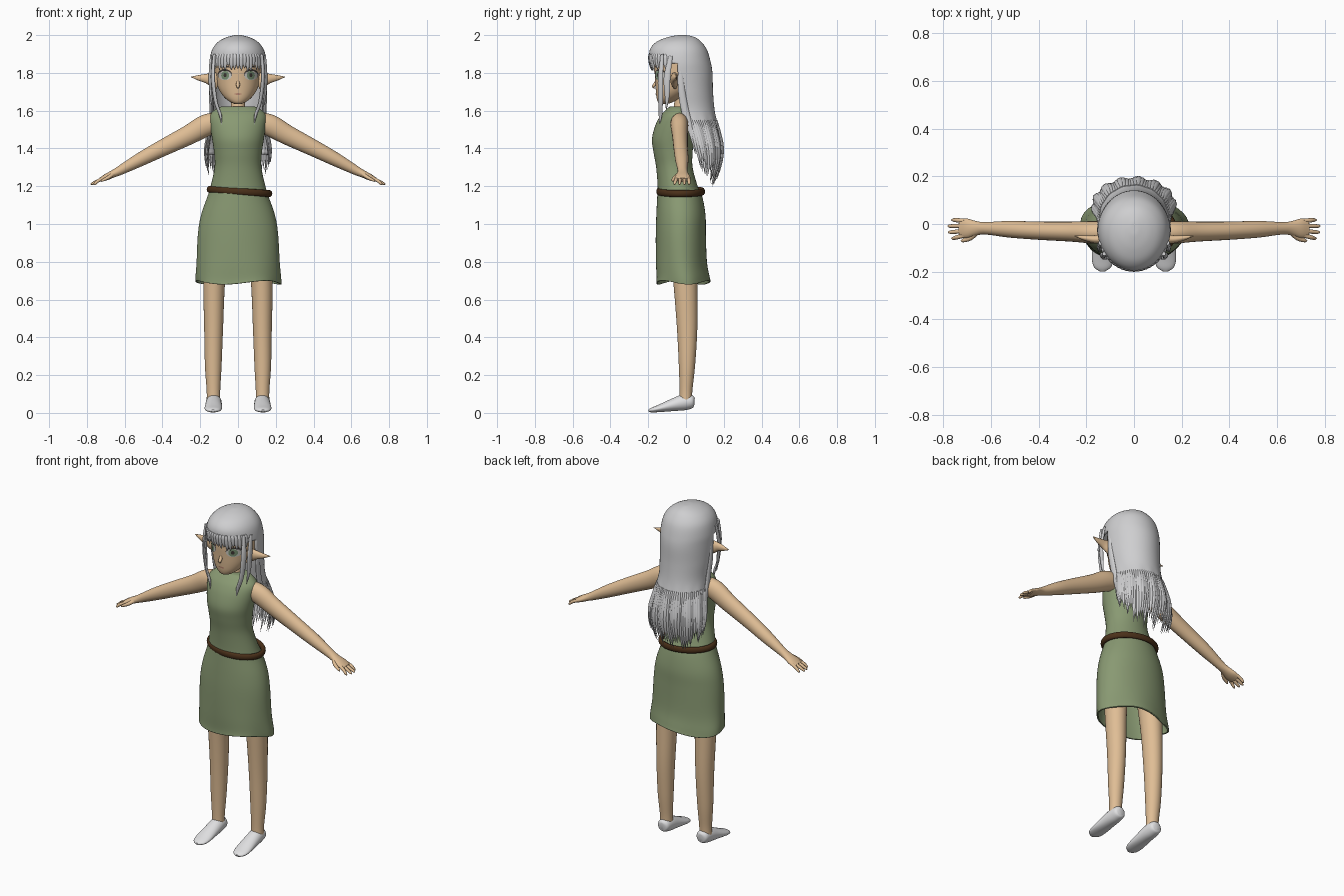
import bpy, bmesh, random
from math import sin, cos, pi, radians, sqrt
from mathutils import Vector

random.seed(4)
if "Cube" in bpy.data.objects:
    bpy.data.objects.remove(bpy.data.objects["Cube"])


def material(name, r, g, b):
    m = bpy.data.materials.new(name)
    m.use_nodes = True
    m.diffuse_color = (r, g, b, 1)
    node = next(n for n in m.node_tree.nodes if n.type == 'BSDF_PRINCIPLED')
    node.inputs["Base Color"].default_value = (r, g, b, 1)
    node.inputs["Roughness"].default_value = 0.7
    return m


SKIN = material("skin", .74, .51, .30)
CLOTH = material("green cloth", .25, .32, .17)
HAIR = material("silver hair", .62, .62, .63)
LEATHER = material("dark leather", .07, .03, .01)
SHOE = material("white shoe", .75, .75, .76)
WHITE = material("eye white", .62, .60, .55)
IRIS = material("green iris", .20, .30, .18)
DARK = material("dark lash", .05, .04, .035)
LIP = material("lip", .50, .25, .17)


def finish(name, bm, mat, thickness=0):
    bmesh.ops.recalc_face_normals(bm, faces=bm.faces)
    me = bpy.data.meshes.new(name)
    bm.to_mesh(me)
    bm.free()
    me.materials.append(mat)
    for p in me.polygons:
        p.use_smooth = True
    me.set_sharp_from_angle(angle=radians(55))
    ob = bpy.data.objects.new(name, me)
    bpy.context.scene.collection.objects.link(ob)
    if thickness:
        mod = ob.modifiers.new("thickness", 'SOLIDIFY')
        mod.thickness = thickness
        mod.offset = -1
    return ob


def smooth(rows, n=5):
    """Catmull-Rom refinement of a list of number tuples."""
    out = []
    for i in range(len(rows) - 1):
        a, b, c, d = rows[max(i - 1, 0)], rows[i], rows[i + 1], rows[min(i + 2, len(rows) - 1)]
        for k in range(n):
            t = k / n
            out.append(tuple(q + t / 2 * (r - p + t * (2*p - 5*q + 4*r - s + t * (3*(q - r) + s - p)))
                             for p, q, r, s in zip(a, b, c, d)))
    return out + [rows[-1]]


def body_rows(rows, cx=None):
    """Rows are z, half width, front y, back y and optionally centre x."""
    return smooth([(r[0], r[1], r[2], r[3], (r[2] + r[3]) / 2, r[4] if len(r) > 4 else 0) for r in rows])


def ring_point(row, t):
    z, w, yf, yb, yc, cx = row
    c = cos(t)
    return Vector((cx + w * sin(t), yc + c * (yb - yc if c > 0 else yc - yf), z))


def skin_rings(bm, rings, keep=None):
    vs = [[bm.verts.new(p) for p in ring] for ring in rings]
    n = len(vs[0])
    for i in range(len(vs) - 1):
        for j in range(n):
            k = (j + 1) % n
            if keep is None or keep(i, j):
                bm.faces.new((vs[i][j], vs[i][k], vs[i + 1][k], vs[i + 1][j]))
    return vs


def loft(name, rows, mat, sides=48, warp=None, open_base=False, thickness=0):
    bm = bmesh.new()
    rings = [[ring_point(r, 2 * pi * j / sides) for j in range(sides)] for r in rows]
    if warp:
        rings = [[warp(p, 2 * pi * j / sides) for j, p in enumerate(ring)] for ring in rings]
    vs = skin_rings(bm, rings)
    bm.faces.new(vs[-1])
    if not open_base:
        bm.faces.new(vs[0])
    return finish(name, bm, mat, thickness)


def tube(name, points, mat, ref, side=1, sides=16, refine=4):
    """Points are x, y, z, radius along ref, radius across ref."""
    pts = smooth(points, refine)
    pos = [Vector((p[0] * side, p[1], p[2])) for p in pts]
    ref = Vector((ref[0] * side, ref[1], ref[2]))
    rings = []
    for i, p in enumerate(pts):
        tan = (pos[min(i + 1, len(pos) - 1)] - pos[max(i - 1, 0)]).normalized()
        u = (ref - tan * ref.dot(tan)).normalized()
        v = tan.cross(u)
        rings.append([pos[i] + u * p[3] * cos(2*pi*j/sides) + v * p[4] * sin(2*pi*j/sides)
                      for j in range(sides)])
    bm = bmesh.new()
    vs = skin_rings(bm, rings)
    bm.faces.new(vs[0])
    bm.faces.new(vs[-1])
    return finish(name, bm, mat)


def row_at(rows, z):
    for a, b in zip(rows, rows[1:]):
        if a[0] <= z <= b[0]:
            t = (z - a[0]) / (b[0] - a[0])
            return tuple(p + t * (q - p) for p, q in zip(a, b))
    return rows[0] if z < rows[0][0] else rows[-1]


# Head and neck
head = body_rows([(1.635, .015, -.135, -.10), (1.645, .04, -.148, -.07), (1.67, .072, -.156, -.02),
                  (1.71, .1, -.16, .04), (1.76, .116, -.163, .09), (1.82, .122, -.166, .11),
                  (1.88, .118, -.16, .1), (1.94, .08, -.12, .06), (1.965, .02, -.05, 0)])
loft("head", head, SKIN)
loft("neck", body_rows([(1.57, .06, -.09, .02), (1.62, .038, -.065, .01), (1.7, .036, -.06, .015)]), SKIN, 24)
tube("nose", [(0, -.155, 1.765, .006, .004), (0, -.165, 1.74, .01, .008),
              (0, -.174, 1.727, .008, .006), (0, -.166, 1.718, .003, .002)], SKIN, (1, 0, 0), sides=12)


def face_patch(name, cx, cz, rx, rz, lift, mat):
    """A thin oval plate that follows the curve of the face."""
    def on_face(x, z):
        r = row_at(head, z)
        return Vector((x, r[4] - (r[4] - r[2]) * sqrt(max(0, 1 - (x / r[1]) ** 2)) - lift, z))
    bm = bmesh.new()
    rings = [[on_face(cx + f * rx * cos(a * pi / 14), cz + f * rz * sin(a * pi / 14)) for a in range(28)]
             for f in (.15, .45, .75, 1)]
    vs = skin_rings(bm, rings)
    bm.faces.new(vs[0])
    ob = finish(name, bm, mat)
    me = ob.data
    if sum(p.normal.y for p in me.polygons) > 0:
        me.flip_normals()


for s, label in ((1, "left"), (-1, "right")):
    face_patch(label + "_lash", s * .07, 1.791, .038, .029, .002, DARK)
    face_patch(label + "_eye", s * .069, 1.786, .035, .025, .0035, WHITE)
    face_patch(label + "_iris", s * .068, 1.787, .021, .023, .005, IRIS)
    face_patch(label + "_pupil", s * .068, 1.788, .008, .011, .0065, DARK)
    face_patch(label + "_brow", s * .065, 1.832, .03, .004, .003, DARK)
face_patch("mouth", 0, 1.688, .02, .0045, .002, LIP)


# Dress with a gently waved hem
def hem(p, t):
    k = max(0, (.95 - p.z) / .26) ** 2
    f = 1 + .025 * k * sin(5 * t + 1)
    return Vector((p.x * f, p.y * f, p.z + .01 * k * sin(3 * t + .6)))


dress = body_rows([(.69, .226, -.16, .128), (.72, .226, -.158, .122), (.8, .22, -.16, .11),
                   (.95, .212, -.16, .105), (1.05, .195, -.157, .103), (1.15, .16, -.152, .085),
                   (1.2, .145, -.15, .062), (1.3, .124, -.158, .035), (1.38, .127, -.172, .035),
                   (1.45, .137, -.18, .042), (1.52, .148, -.163, .048), (1.57, .15, -.138, .045),
                   (1.6, .128, -.112, .03), (1.62, .095, -.088, .015), (1.623, .05, -.072, .01)])
loft("dress", dress, CLOTH, 64, hem, True, .008)

# Belt
bpy.ops.mesh.primitive_torus_add(major_segments=64, minor_segments=12, major_radius=.16,
                                 minor_radius=.014, location=(.008, -.028, 1.172))
belt = bpy.context.object
belt.name = "belt"
belt.scale = (1, .74, 1.3)
belt.rotation_euler = (0, .07, 0)
belt.data.materials.append(LEATHER)
bpy.ops.object.shade_smooth()

# Limbs, hands, ears and shoes
for s, label in ((1, "left"), (-1, "right")):
    loft(label + "_leg", body_rows([(.06, .036, -.035, .032, .13 * s), (.12, .036, -.034, .034, .13 * s),
                                    (.25, .044, -.038, .048, .131 * s), (.45, .05, -.048, .06, .129 * s),
                                    (.7, .058, -.068, .06, .126 * s), (1, .07, -.1, .06, .11 * s)]), SKIN, 28)
    tube(label + "_shoe", [(.128, .045, .06, .012, .018), (.128, .034, .06, .034, .034),
                           (.128, -.01, .056, .041, .042), (.129, -.07, .042, .044, .033),
                           (.131, -.14, .024, .046, .02), (.132, -.18, .015, .036, .013),
                           (.132, -.198, .011, .012, .006)], SHOE, (1, 0, 0), s, 24)
    tube(label + "_arm", [(.1, -.035, 1.54, .045, .05), (.17, -.035, 1.522, .047, .058),
                          (.26, -.032, 1.472, .042, .052), (.4, -.028, 1.402, .038, .044),
                          (.52, -.022, 1.34, .035, .036), (.62, -.018, 1.286, .026, .025),
                          (.66, -.018, 1.266, .03, .02), (.7, -.018, 1.247, .041, .017),
                          (.73, -.018, 1.233, .037, .011)], SKIN, (0, 1, 0), s, 24)
    for i, reach in enumerate((.765, .778, .78, .765)):
        y = -.048 + i * .0205
        tube(label + "_finger", [(.71, y, 1.243, .009, .009), (.74, y * 1.15, 1.229, .009, .009),
                                 (reach - .008, y * 1.25, 1.214, .007, .007),
                                 (reach, y * 1.25, 1.209, .002, .002)], SKIN, (0, 1, 0), s, 10)
    tube(label + "_thumb", [(.66, -.036, 1.264, .012, .011), (.685, -.058, 1.247, .011, .01),
                            (.715, -.069, 1.232, .008, .007), (.725, -.071, 1.226, .002, .002)],
         SKIN, (0, 1, 0), s, 10)
    tube(label + "_ear", [(.105, -.058, 1.758, .016, .045), (.13, -.062, 1.763, .021, .04),
                          (.165, -.064, 1.77, .017, .026), (.21, -.058, 1.774, .01, .014),
                          (.25, -.05, 1.779, .001, .001)], SKIN, (0, 1, 0), s, 16)

# Hair shell: a full cap that opens at the face and falls down the back
hair = smooth([r + (0,) for r in (
    (1.18, .14, -.02, .14, .085), (1.3, .165, -.02, .178, .085), (1.4, .17, -.05, .19, .07),
    (1.5, .152, -.1, .173, .045), (1.6, .14, -.13, .152, .01), (1.7, .147, -.16, .143, -.015),
    (1.8, .152, -.182, .14, -.03), (1.86, .151, -.193, .13, -.03), (1.92, .138, -.192, .112, -.03),
    (1.96, .11, -.162, .085, -.03), (1.985, .07, -.11, .055, -.025), (1.998, .025, -.055, .015, -.02),
    (2.0, .004, -.025, -.015, -.02))], 6)


def hair_point(t, z):
    p = ring_point(row_at(hair, z), t)
    k = min(1, max(0, (1.6 - z) / .2))
    f = 1 + .03 * k * sin(14 * t)
    return Vector((p.x * f, p.y * f, z))


N = 72
shell = [r for r in hair if r[0] > 1.36]
bm = bmesh.new()
skin = skin_rings(bm, [[hair_point(2*pi*j/N, r[0]) for j in range(N)] for r in shell],
                  lambda i, j: shell[i][0] > 1.85 or min(j, N - 1 - j) < 19)
bm.faces.new(skin[-1])
bmesh.ops.delete(bm, geom=[v for v in bm.verts if not v.link_faces], context='VERTS')
finish("hair_shell", bm, HAIR, .012)


def hair_strand(name, t, top, bottom, width, depth):
    """A tapered strand that follows the hair surface."""
    pts = []
    for k in range(9):
        f = k / 8
        p = hair_point(t, top + (bottom - top) * f)
        taper = min(1, .4 + 3 * f) * (1 - f ** 3) + .04
        pts.append((p.x, p.y, p.z, width * taper, depth * taper))
    tube(name, pts, HAIR, hair_point(t + .05, top) - hair_point(t - .05, top), 1, 8, 2)


# Ragged strands along the back
for i in range(42):
    a = -1.65 + 3.3 * i / 41
    hair_strand("back_strand", a, 1.55, 1.2 + .035 * a * a + random.uniform(-.015, .06), .0125, .007)

# Fringe over the forehead
for i in range(19):
    a = pi - 1.05 + 2.1 * i / 18
    hair_strand("fringe_strand", a, 1.9, 1.822 + random.uniform(-.018, .014), .013, .006)

# Long locks beside the face
for s in (1, -1):
    tube("front_lock", [(.125, -.125, 1.9, .008, .008), (.133, -.135, 1.78, .016, .008),
                        (.118, -.135, 1.65, .014, .008), (.094, -.135, 1.58, .011, .007),
                        (.085, -.14, 1.525, .001, .001)], HAIR, (.6, 1, 0), s, 10)
    tube("side_lock", [(.142, -.08, 1.89, .01, .006), (.148, -.1, 1.78, .018, .007),
                       (.142, -.1, 1.68, .013, .007), (.13, -.105, 1.6, .001, .001)], HAIR, (.2, 1, 0), s, 10)
    tube("rear_lock", [(.145, -.03, 1.85, .012, .006), (.147, -.025, 1.72, .018, .008),
                       (.143, -.005, 1.6, .02, .009), (.15, .03, 1.48, .014, .008),
                       (.162, .05, 1.37, .001, .001)], HAIR, (0, 1, 0), s, 10)
